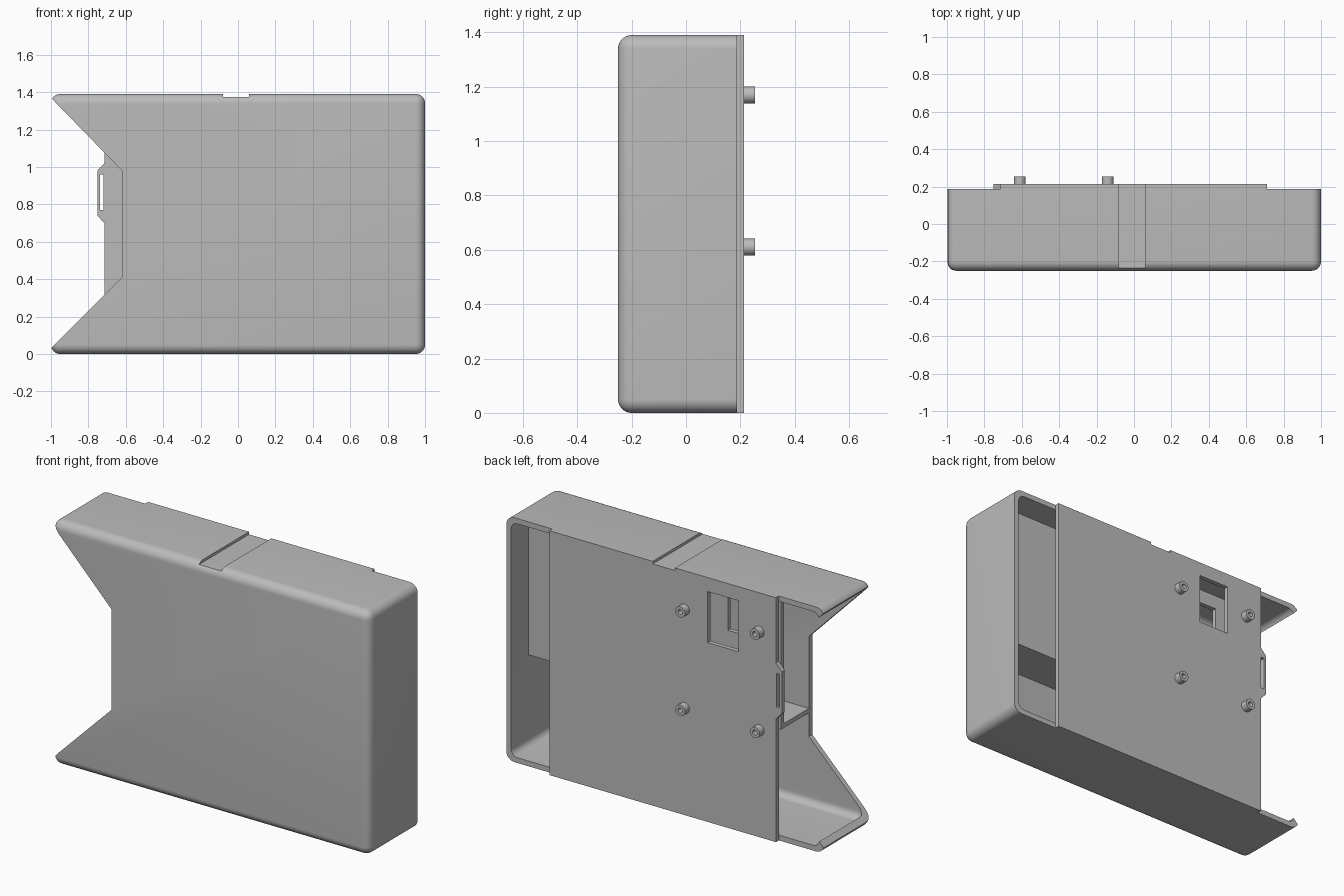
import bpy, bmesh, math
from mathutils import Vector

if "Cube" in bpy.data.objects:
    bpy.data.objects.remove(bpy.data.objects["Cube"], do_unlink=True)

grey = bpy.data.materials.new("plain grey")
grey.use_nodes = True
COLOUR = (0.5, 0.5, 0.5, 1)
grey.diffuse_color = COLOUR
grey.node_tree.nodes["Principled BSDF"].inputs["Base Color"].default_value = COLOUR


def finish(name, bm):
    bmesh.ops.recalc_face_normals(bm, faces=bm.faces)
    mesh = bpy.data.meshes.new(name)
    bm.to_mesh(mesh)
    bm.free()
    mesh.materials.append(grey)
    obj = bpy.data.objects.new(name, mesh)
    bpy.context.collection.objects.link(obj)
    return obj


def box(name, x, y, z, radius=0):
    """Box from (min, max) ranges, optionally with rounded edges."""
    bm = bmesh.new()
    bmesh.ops.create_cube(bm, size=1)
    for v in bm.verts:
        v.co = Vector([r[0] if c < 0 else r[1] for r, c in zip((x, y, z), v.co)])
    if radius:
        bmesh.ops.bevel(bm, geom=bm.edges[:], offset=radius, segments=8,
                        profile=0.5, affect='EDGES')
    return finish(name, bm)


def prism(name, outline, y0, y1):
    """Extrude an x-z outline along y."""
    bm = bmesh.new()
    face = bm.faces.new([bm.verts.new((x, y0, z)) for x, z in outline])
    new = bmesh.ops.extrude_face_region(bm, geom=[face])["geom"]
    bmesh.ops.translate(bm, vec=(0, y1 - y0, 0),
                        verts=[g for g in new if isinstance(g, bmesh.types.BMVert)])
    return finish(name, bm)


def rod(name, x, z, radius, y0, y1):
    ring = [(x + radius * math.cos(a), z + radius * math.sin(a))
            for a in (math.tau * i / 32 for i in range(32))]
    return prism(name, ring, y0, y1)


def activate(obj):
    bpy.ops.object.select_all(action='DESELECT')
    obj.select_set(True)
    bpy.context.view_layer.objects.active = obj


def cut(obj, *cutters):
    for cutter in cutters:
        cutter.hide_render = True
        mod = obj.modifiers.new("cut", 'BOOLEAN')
        mod.operation = 'DIFFERENCE'
        mod.solver = 'EXACT'
        mod.object = cutter
        activate(obj)
        bpy.ops.object.modifier_apply(modifier=mod.name)
        bpy.data.objects.remove(cutter, do_unlink=True)


def smooth(obj):
    activate(obj)
    bpy.ops.object.shade_smooth_by_angle(angle=math.radians(30))


H = 1.39
BACK = 0.187
PLATE = 0.213


def groove():
    return box("groove_cutter", (-0.08, 0.06), (-0.24, 0.4), (H - 0.015, H + 0.1))


# Hollow shell, open at the back, with a V mouth in one end
shell = box("shell", (-1, 1), (-0.25, 0.5), (0, H), 0.05)
cut(shell,
    box("hollow", (-0.97, 0.97), (-0.22, 0.7), (0.03, H - 0.03), 0.04),
    box("back_trim", (-2, 2), (BACK, 1), (-1, 2)),
    prism("mouth", [(-1.1, 1.472), (-0.62, 0.98), (-0.62, 0.41), (-1.1, -0.07)], -1, 1),
    groove())
smooth(shell)

# Back plate with slotted tab and window
X0, X1 = -0.715, 0.71
plate = prism("back_plate", [
    (X0, 0), (X1, 0), (X1, H), (X0, H),
    (X0, 1.02), (-0.752, 0.98), (-0.752, 0.74), (X0, 0.70)], BACK, PLATE)
cut(plate,
    box("slot", (-0.738, -0.718), (0, 1), (0.77, 0.96)),
    box("window", (-0.48, -0.285), (0, 1), (1.02, 1.31)),
    groove())

# Inner compartment: shelf and panel
box("inner_shelf", (-0.62, 0.975), (-0.225, 0.03), (0.545, 0.57))
panel = box("inner_panel", (-0.62, 0.975), (0.005, 0.03), (0.57, H - 0.025))
cut(panel, box("panel_opening", (-0.55, -0.285), (-0.1, 0.1), (1.02, 1.28)))

# Mounting posts with screw holes
for x in (-0.61, -0.14):
    for z in (0.61, 1.17):
        post = rod("mounting_post", x, z, 0.031, PLATE - 0.005, 0.253)
        cut(post, rod("screw_hole", x, z, 0.014, PLATE + 0.003, 0.4))
        smooth(post)
